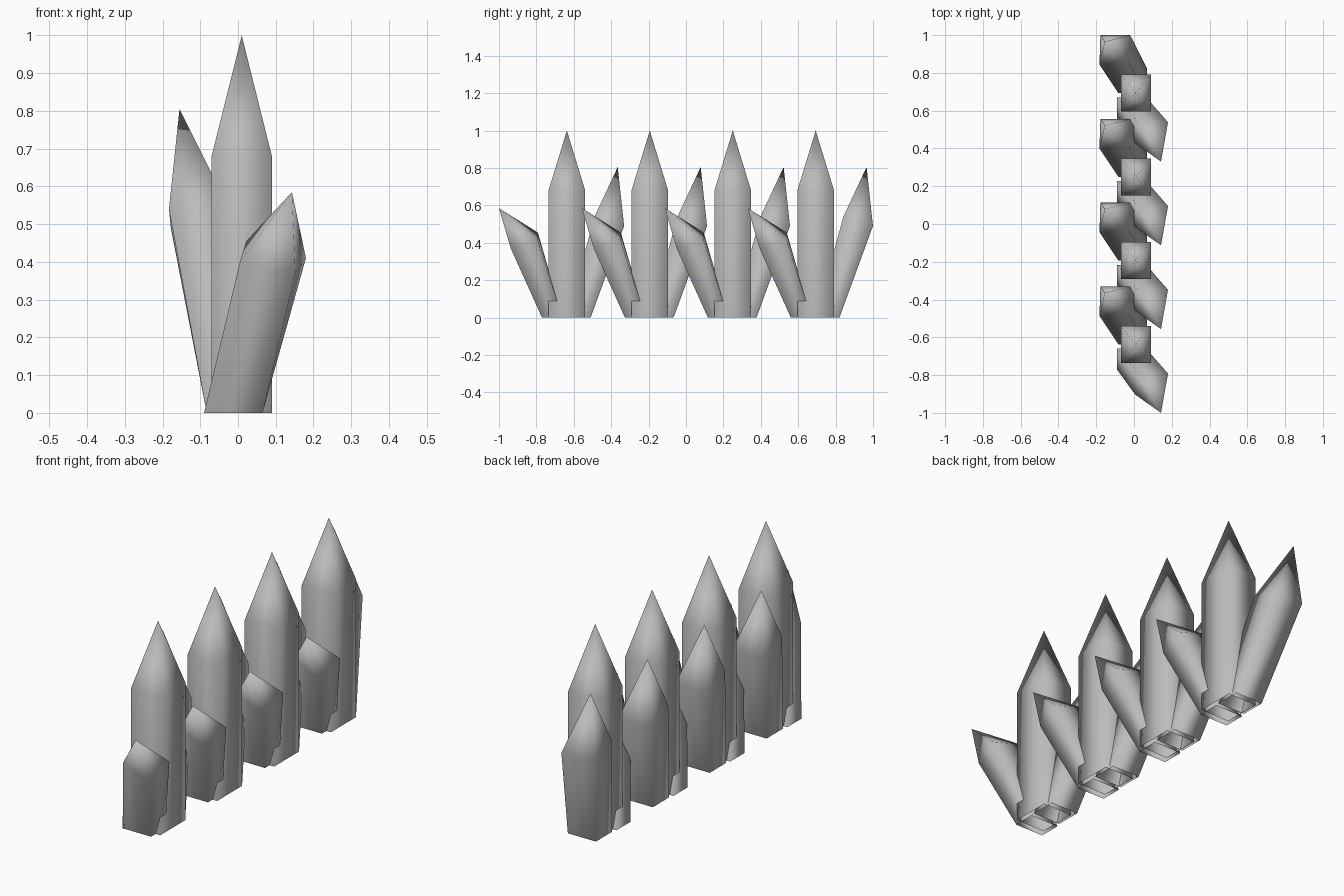
import bpy, bmesh

cube = bpy.data.objects.get("Cube")
if cube:
    bpy.data.objects.remove(cube, do_unlink=True)

stone = bpy.data.materials.new("grey stone")
stone.use_nodes = True
GREY = (0.5, 0.5, 0.5, 1)
stone.diffuse_color = GREY
stone.node_tree.nodes["Principled BSDF"].inputs["Base Color"].default_value = GREY


def rect(x0, x1, y0, y1):
    return [(x0, y0, 0), (x1, y0, 0), (x1, y1, 0), (x0, y1, 0)]


def spike(name, base, shoulder, tip, y):
    """Open four-sided shaft from base to shoulder, closed by a pyramid to the tip."""
    bm = bmesh.new()
    low = [bm.verts.new(p) for p in base]
    high = [bm.verts.new(p) for p in shoulder]
    top = bm.verts.new(tip)
    for i in range(4):
        j = (i + 1) % 4
        bm.faces.new((low[i], low[j], high[j], high[i]))
        bm.faces.new((high[i], high[j], top))
    for f in bm.faces:
        f.smooth = True
    mesh = bpy.data.meshes.new(name)
    bm.to_mesh(mesh)
    bm.free()
    mesh.materials.append(stone)
    obj = bpy.data.objects.new(name, mesh)
    obj.location.y = y
    bpy.context.collection.objects.link(obj)


main_base = rect(-0.07, 0.09, -0.098, 0.098)
main_shoulder = [(x, y, 0.68) for x, y, z in main_base]

# Four clusters in a row, each with an upright, a front and a back spike
for n in range(4):
    y = -0.637 + 0.4435 * n
    spike(f"upright_spike_{n + 1}", main_base, main_shoulder, (0.01, 0, 1), y)
    spike(f"front_leaning_spike_{n + 1}", rect(-0.09, 0.065, -0.133, -0.023),
          [(0.005, -0.265, 0.4), (0.152, -0.3, 0.37),
           (0.18, -0.155, 0.41), (0.022, -0.155, 0.455)],
          (0.143, -0.363, 0.585), y)
    spike(f"back_leaning_spike_{n + 1}", rect(-0.083, 0.07, 0, 0.127),
          [(-0.183, 0.15, 0.54), (-0.022, 0.148, 0.54),
           (-0.02, 0.306, 0.49), (-0.178, 0.306, 0.49)],
          (-0.155, 0.272, 0.805), y)
